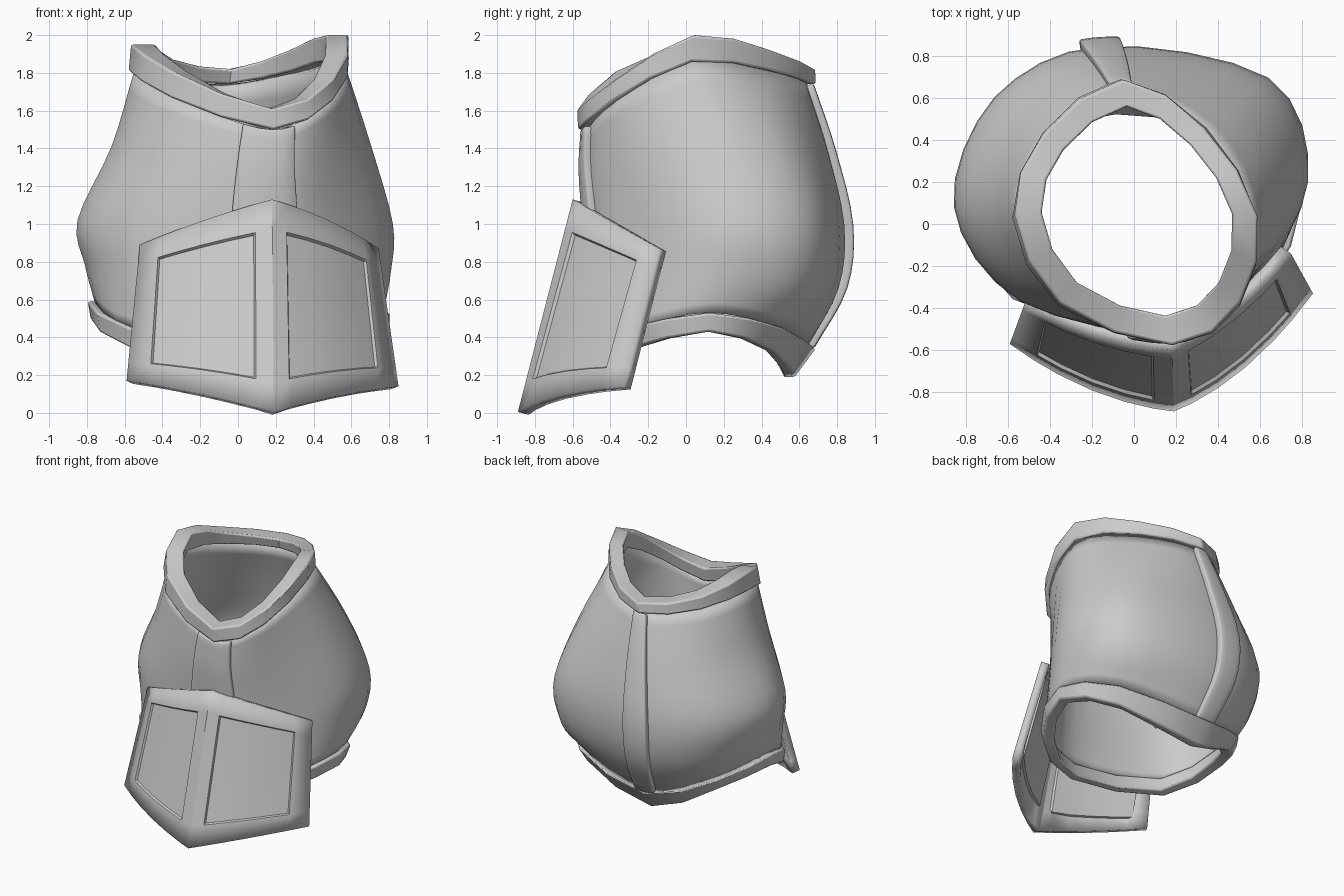
import bpy, bmesh, math
from mathutils import Vector

if "Cube" in bpy.data.objects:
    bpy.data.objects.remove(bpy.data.objects["Cube"])

CENTRE = Vector((0.03, 0.08, 0))


def catmull(p0, p1, p2, p3, t):
    return 0.5 * (2 * p1 + (p2 - p0) * t + (2 * p0 - 5 * p1 + 4 * p2 - p3) * t * t
                  + (3 * p1 - p0 - 3 * p2 + p3) * t ** 3)


def ring(*pts):
    """Eight key points: front, front right, right ... front left."""
    return [Vector(p) for p in pts]


def ring_at(r, u):
    i, n = math.floor(u), len(r)
    return catmull(*(r[(i + k) % n] for k in (-1, 0, 1, 2)), u - i)


def spread(p, scale):
    q = CENTRE + (p - CENTRE) * scale
    return Vector((q.x, q.y, p.z))


def grid_object(name, rows, close_u=False, close_v=False, thick=0, bevel=0, angle=35):
    """Skin a grid of points, optionally thickened inwards."""
    bm = bmesh.new()
    vs = [[bm.verts.new(p) for p in row] for row in rows]
    nv, nu = len(vs), len(vs[0])
    for j in range(nv if close_v else nv - 1):
        for i in range(nu if close_u else nu - 1):
            a, b = vs[j], vs[(j + 1) % nv]
            k = (i + 1) % nu
            bm.faces.new((a[i], a[k], b[k], b[i]))
    me = bpy.data.meshes.new(name)
    bm.to_mesh(me)
    bm.free()
    ob = bpy.data.objects.new(name, me)
    bpy.context.collection.objects.link(ob)
    if thick:
        m = ob.modifiers.new("thickness", 'SOLIDIFY')
        m.thickness, m.offset = thick, -1
    if bevel:
        m = ob.modifiers.new("soft_edges", 'BEVEL')
        m.width, m.segments, m.limit_method = bevel, 2, 'ANGLE'
        m.angle_limit = math.radians(40)
    bpy.ops.object.select_all(action='DESELECT')
    ob.select_set(True)
    bpy.context.view_layer.objects.active = ob
    bpy.ops.object.shade_smooth_by_angle(angle=math.radians(angle))
    return ob


# Key rings of the torso, bottom to top
rim_low = ring((.16, -.50, .28), (.58, -.30, .34), (.79, .12, .43), (.52, .46, .33),
               (-.10, .57, .19), (-.53, .42, .37), (-.77, .05, .49), (-.56, -.34, .34))
rim_top = ring((.16, -.52, .40), (.58, -.30, .45), (.77, .12, .53), (.55, .50, .45),
               (-.11, .66, .34), (-.56, .45, .48), (-.76, .05, .59), (-.55, -.34, .45))
lower = ring((.17, -.51, .62), (.57, -.28, .65), (.81, .18, .75), (.62, .66, .68),
             (-.16, .83, .66), (-.62, .57, .68), (-.81, .08, .78), (-.54, -.36, .65))
bulge = ring((.17, -.53, .98), (.55, -.27, .98), (.82, .20, 1.0), (.63, .69, 1.0),
             (-.16, .86, 1.0), (-.66, .60, 1.0), (-.85, .08, 1.02), (-.53, -.37, .98))
chest = ring((.17, -.55, 1.28), (.50, -.33, 1.35), (.70, .12, 1.43), (.52, .58, 1.40),
             (-.11, .77, 1.40), (-.52, .52, 1.40), (-.67, .05, 1.41), (-.43, -.37, 1.35))
neck = ring((.18, -.54, 1.50), (.48, -.37, 1.65), (.56, .03, 1.86), (.33, .44, 1.81),
            (-.06, .66, 1.74), (-.41, .42, 1.77), (-.55, .03, 1.81), (-.34, -.37, 1.67))
neck_top = ring((.18, -.57, 1.61), (.50, -.37, 1.77), (.58, .04, 2.0), (.33, .45, 1.92),
                (-.05, .68, 1.82), (-.43, .42, 1.87), (-.56, .05, 1.95), (-.35, -.37, 1.81))
levels = [rim_top, lower, bulge, chest, neck]


def surface(u, v):
    """Torso point: u goes round (0 front, 4 back), v climbs from 0 to 4."""
    col = [ring_at(r, u) for r in levels]
    col = [2 * col[0] - col[1]] + col + [2 * col[-1] - col[-2]]
    i = min(int(v), 3)
    return catmull(*col[i:i + 4], v - i)


def sunken(u, v):
    """Torso panel, sinking a little beside the front and back strips."""
    d = abs((u + 2) % 4 - 2)
    return spread(surface(u, v), 1 - 0.03 * max(0, 1 - d))


US = [i / 4 for i in range(32)]
VS = [i / 4 for i in range(17)]

# Torso shell
grid_object("torso_shell", [[sunken(u, v) for u in US] for v in VS], close_u=True, thick=0.05)

# Raised vertical strips at the front and back
for name, mid, half in (("front_strip", 0, 0.31), ("back_strip", 4, 0.14)):
    us = [mid + half * k for k in (-1, -.5, 0, .5, 1)]
    rows = [[spread(surface(u, v), 1.03) for u in us] for v in VS]
    grid_object(name, rows, thick=0.07, bevel=0.012)


def band(name, loops):
    """Closed band round the torso from (ring, scale) corners."""
    rows = [[spread(ring_at(r, u), s) for u in [i / 2 for i in range(16)]] for r, s in loops]
    grid_object(name, rows, close_u=True, close_v=True, bevel=0.012)


# Collar and bottom rim
band("collar", [(neck, 1.05), (neck_top, 1.01), (neck_top, 0.79), (neck, 0.85)])
band("bottom_rim", [(rim_low, 1.01), (rim_top, 1.045), (rim_top, 0.92), (rim_low, 0.89)])

# Folded front plate with two sunken panels: ridge, middle and end points per edge
TOP, BOTTOM = Vector((.18, -.60, 1.13)), Vector((.19, -.89, 0.005))
SIDES = {1: ((.48, -.41, 1.02), (.745, -.14, .87), (.53, -.68, .09), (.85, -.33, .14)),
         -1: ((-.18, -.53, 1.02), (-.52, -.38, .89), (-.20, -.79, .10), (-.59, -.57, .17))}


def through(a, b, c, t):
    return a * (1 - t) * (1 - 2 * t) + b * 4 * t * (1 - t) + c * t * (2 * t - 1)


def plate_point(s, v):
    tm, te, bm_, be = (Vector(p) for p in SIDES[1 if s >= 0 else -1])
    t = abs(s)
    p = through(BOTTOM, bm_, be, t).lerp(through(TOP, tm, te, t), v)
    if 0.13 < t < 0.84 and 0.145 < v < 0.855:
        a = 0.21 + 0.55 * s
        p += 0.016 * Vector((-math.sin(a), math.cos(a), -0.25))
    return p


half = [.12, .13, .3, .5, .7, .835, .845, 1]
cols = [-s for s in reversed(half)] + [0] + half
vrows = [0, .14, .15, .38, .62, .85, .86, 1]
half[1], half[5] = .1301, .835
cols = [-s for s in reversed(half)] + [0] + half
grid_object("front_plate", [[plate_point(s, v) for s in cols] for v in vrows],
            thick=0.06, angle=22)
